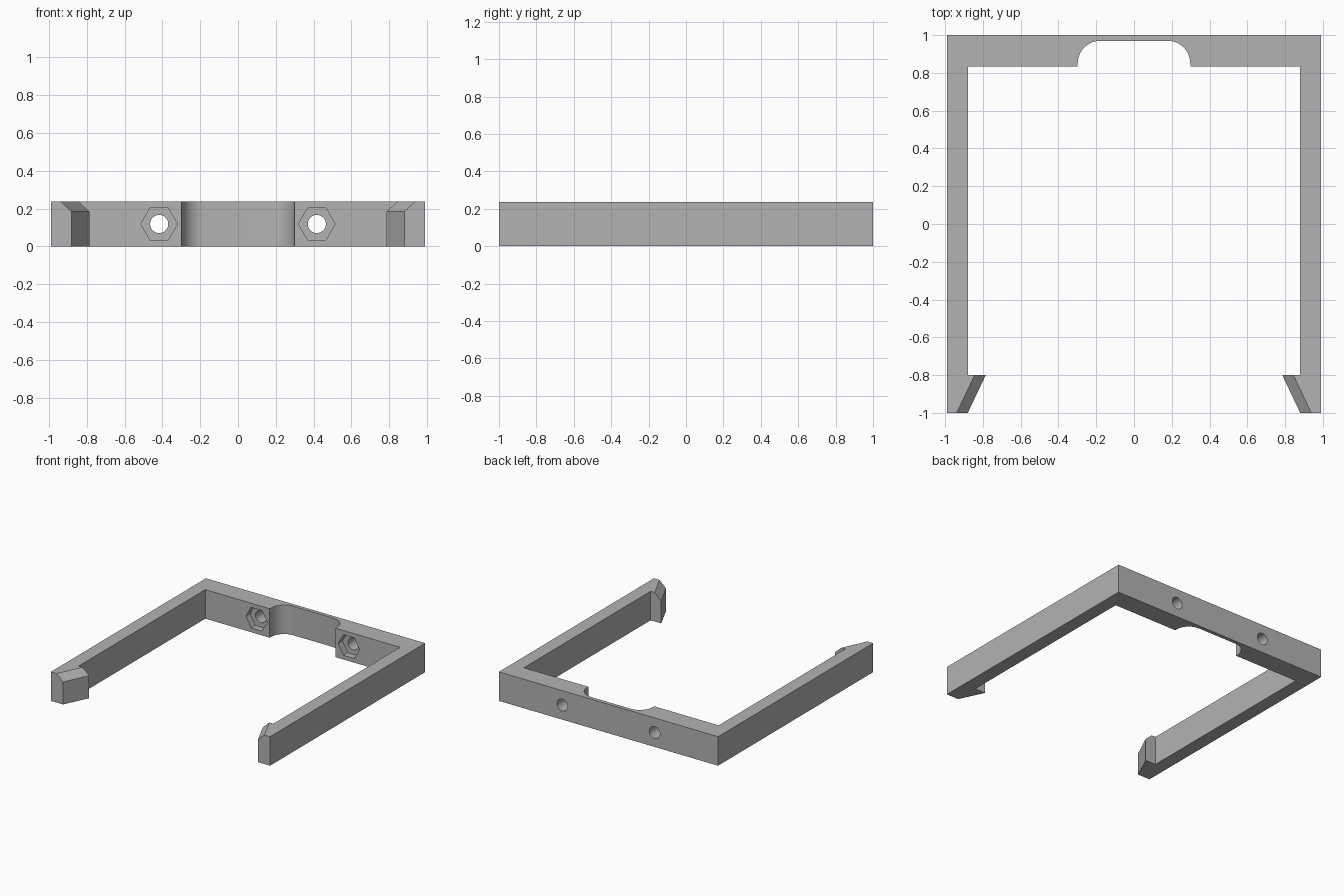
import bpy, bmesh, math
from mathutils import Matrix, Vector

if "Cube" in bpy.data.objects:
    bpy.data.objects.remove(bpy.data.objects["Cube"])

HEIGHT = 0.237
HALF_WIDTH = 0.99
ARM_INNER = 0.88
BAR_FRONT = 0.835
HOOK_BACK = -0.8
HOOK_TIP = 0.785
BOLT_X, BOLT_Z = 0.417, HEIGHT / 2

grey = bpy.data.materials.new("matte_grey")
grey.use_nodes = True
grey.diffuse_color = (0.45, 0.45, 0.45, 1)
grey.node_tree.nodes["Principled BSDF"].inputs["Base Color"].default_value = grey.diffuse_color


def make_object(name, bm):
    bmesh.ops.recalc_face_normals(bm, faces=bm.faces)
    mesh = bpy.data.meshes.new(name)
    bm.to_mesh(mesh)
    bm.free()
    mesh.materials.append(grey)
    obj = bpy.data.objects.new(name, mesh)
    bpy.context.collection.objects.link(obj)
    return obj


def prism(name, points, offset):
    """Extrude a closed outline along an offset vector."""
    bm = bmesh.new()
    face = bm.faces.new([bm.verts.new(p) for p in points])
    result = bmesh.ops.extrude_face_region(bm, geom=[face], use_keep_orig=True)
    moved = [g for g in result["geom"] if isinstance(g, bmesh.types.BMVert)]
    bmesh.ops.translate(bm, verts=moved, vec=Vector(offset))
    return make_object(name, bm)


def bore(name, x, radius, sides, y0, y1):
    """Cylinder along y, with corners pointing sideways."""
    bm = bmesh.new()
    turn = Matrix.Translation((x, (y0 + y1) / 2, BOLT_Z)) @ Matrix.Rotation(math.pi / 2, 4, "X")
    bmesh.ops.create_cone(bm, cap_ends=True, segments=sides, radius1=radius,
                          radius2=radius, depth=y1 - y0, matrix=turn)
    # put a corner on the x axis whatever the primitive's start angle
    spin = math.pi / 2
    bmesh.ops.rotate(bm, verts=bm.verts, cent=(x, 0, BOLT_Z),
                     matrix=Matrix.Rotation(spin, 3, "Y"))
    return make_object(name, bm)


def cut(target, cutter):
    mod = target.modifiers.new("cut", "BOOLEAN")
    mod.operation = "DIFFERENCE"
    mod.solver = "EXACT"
    mod.object = cutter
    bpy.context.view_layer.objects.active = target
    bpy.ops.object.modifier_apply(modifier=mod.name)
    bpy.data.objects.remove(cutter)


# Frame outline: rounded notch, back bar, arm, tapered hook
radius = 0.12
half = []
for i in range(13):
    a = math.pi / 2 * (1 - i / 12)
    half.append((0.178 + radius * math.cos(a), 0.85 + radius * math.sin(a)))
half += [(0.298, BAR_FRONT), (ARM_INNER, BAR_FRONT), (ARM_INNER, HOOK_BACK),
         (HOOK_TIP, HOOK_BACK), (ARM_INNER, -1), (HALF_WIDTH, -1), (HALF_WIDTH, 1)]
outline = half + [(-x, y) for x, y in reversed(half)]
frame = prism("clip_frame", [(x, y, 0) for x, y in outline], (0, 0, HEIGHT))

slope = (HOOK_TIP - ARM_INNER) / (HOOK_BACK + 1)
for side in (-1, 1):
    # Sloping lead-in on top of the hook
    section = [(0.82, 0.13), (1.0, 0.292), (0.82, 0.292)]
    start = [(side * (x - 0.1 * slope), -1.1, z) for x, z in section]
    cut(frame, prism("hook_cutter", start, (side * 0.4 * slope, 0.4, 0)))
    # Bolt hole and hexagonal nut pocket
    cut(frame, bore("hole_cutter", side * BOLT_X, 0.048, 32, 0.7, 1.1))
    cut(frame, bore("nut_cutter", side * BOLT_X, 0.097, 6, 0.7, BAR_FRONT + 0.055))

bpy.ops.object.select_all(action="DESELECT")
frame.select_set(True)
bpy.context.view_layer.objects.active = frame
bpy.ops.object.shade_smooth_by_angle(angle=math.radians(30))
